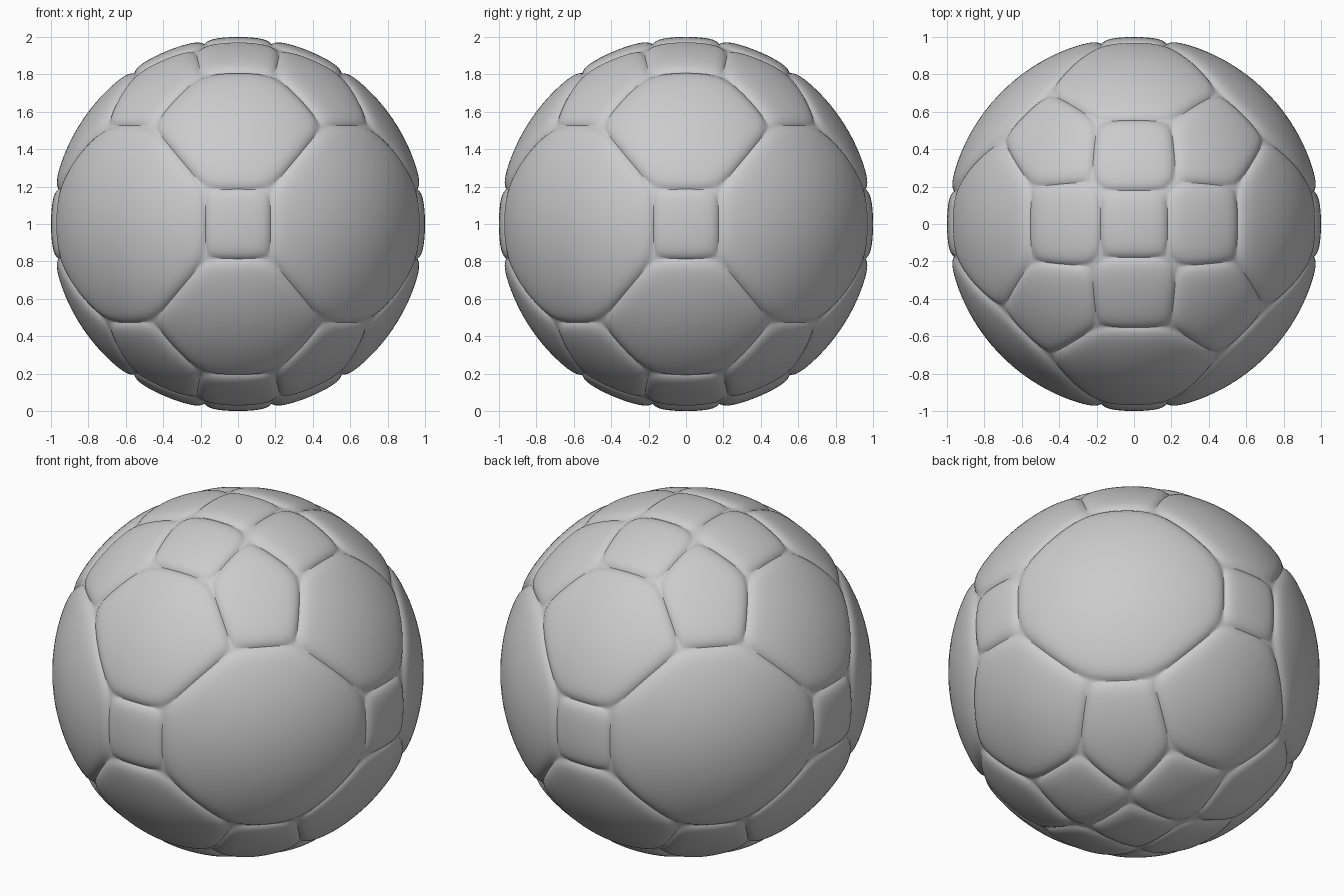
import bpy, bmesh, math
from mathutils import Vector, Matrix

if "Cube" in bpy.data.objects:
    bpy.data.objects.remove(bpy.data.objects["Cube"])

DEPTH, WIDTH = 0.022, 0.026   # seam groove depth and falloff
RINGS = 15


def on_sphere(x, y, z):
    return Vector((x, y, z)).normalized()


# seam junctions of one sector, on the unit sphere
A = on_sphere(0.18, 0.18, 0.967)
B = on_sphere(0.23, 0.23, 0.945)
C = on_sphere(0.20, 0.555, 0.807)
D = on_sphere(0.46, 0.71, 0.53)
E = on_sphere(0.175, 0.966, 0.187)


def mx(v): return Vector((-v.x, v.y, v.z))
def mz(v): return Vector((v.x, v.y, -v.z))
def sw(v): return Vector((v.y, v.x, v.z))


def pair(*pts):
    return list(pts) + [mx(p) for p in pts]


big = [D, sw(D), E, sw(E)]
panels = {
    "pole_panels": pair(A, mx(sw(A)) * 1.0) and [A, mx(A), -mz(A), -mz(mx(A))],
    "pole_side_panels": pair(A, B, C),
    "corner_panels": [B, C, D, sw(D), sw(C)],
    "shoulder_panels": pair(C, D, E),
    "equator_square_panels": pair(E, mz(E)),
    "equator_large_panels": big + [mz(p) for p in big],
}


def add_panel(bm, pts):
    # order the corners counter-clockwise seen from outside
    c = sum(pts, Vector()).normalized()
    u = c.orthogonal().normalized()
    w = c.cross(u)
    pts = sorted(pts, key=lambda p: math.atan2(p.dot(w), p.dot(u)))
    edges = list(zip(pts, pts[1:] + pts[:1]))
    normals = [a.cross(b).normalized() for a, b in edges]

    def puff(p):
        p = p.normalized()
        g = sum(math.exp(-abs(math.asin(max(-1, min(1, p.dot(n))))) / WIDTH) for n in normals)
        return p * (1 - DEPTH * min(1, g)) + Vector((0, 0, 1))

    # outline, then rings that get denser towards the seam
    rim = []
    for a, b in edges:
        n = max(4, math.ceil((a - b).length / 0.028))
        rim += [a.lerp(b, i / n).normalized() for i in range(n)]
    rings = []
    for k in range(1, RINGS + 1):
        t = 1 - (1 - k / RINGS) ** 1.9
        rings.append([bm.verts.new(puff(c.lerp(p, t))) for p in rim])
    mid = bm.verts.new(puff(c))
    m = len(rim)
    for i in range(m):
        j = (i + 1) % m
        bm.faces.new((mid, rings[0][i], rings[0][j]))
        for r0, r1 in zip(rings, rings[1:]):
            bm.faces.new((r0[i], r1[i], r1[j], r0[j]))


# repeat every panel around z and mirror it to the lower half
for name, pts in panels.items():
    bm = bmesh.new()
    done = set()
    for k in range(4):
        rot = Matrix.Rotation(k * math.pi / 2, 3, 'Z')
        for s in (1, -1):
            q = [rot @ Vector((p.x, p.y, p.z * s)) for p in pts]
            key = tuple(round(v, 2) + 0.0 for v in sum(q, Vector()))
            if key not in done:
                done.add(key)
                add_panel(bm, q)
    mesh = bpy.data.meshes.new(name)
    bm.to_mesh(mesh)
    bm.free()
    mesh.shade_smooth()
    ob = bpy.data.objects.new(name, mesh)
    bpy.context.collection.objects.link(ob)
